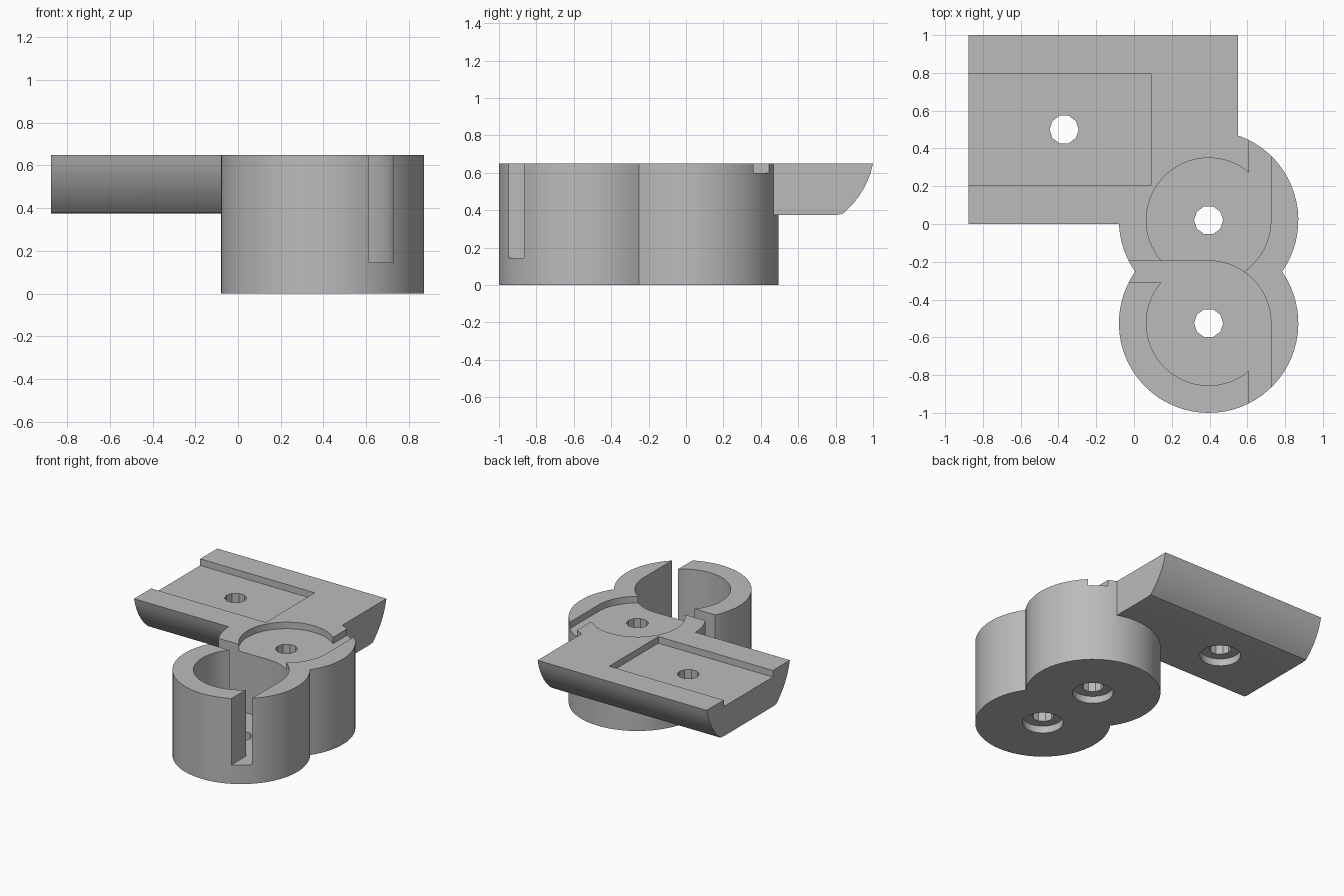
import bpy, bmesh
from math import sin, cos, radians, degrees, asin, acos
from mathutils import Matrix

old = bpy.data.objects.get("Cube")
if old:
    bpy.data.objects.remove(old, do_unlink=True)

grey = bpy.data.materials.new("plain grey")
grey.use_nodes = True
grey.diffuse_color = (0.5, 0.5, 0.5, 1)
grey.node_tree.nodes["Principled BSDF"].inputs["Base Color"].default_value = (0.5, 0.5, 0.5, 1)

TOP = 0.65
CUP_X, CUP_BACK, CUP_FRONT = 0.395, 0.02, -0.525
R_OUT, R_IN, SLOT = 0.475, 0.33, 0.115
PLATE_HOLE = (-0.37, 0.5)


def arc(cx, cy, r, a, b, n):
    """Points on an arc from angle a to b in degrees, ends included."""
    angles = [radians(a + (b - a) * i / n) for i in range(n + 1)]
    return [(cx + r * cos(t), cy + r * sin(t)) for t in angles]


def prism(name, points, lo, hi, along_x=False):
    """Extrude a closed outline along z, or a (y, z) outline along x."""
    bm = bmesh.new()
    face = bm.faces.new([bm.verts.new((u, v, lo)) for u, v in points])
    ext = bmesh.ops.extrude_face_region(bm, geom=[face])
    verts = [g for g in ext["geom"] if isinstance(g, bmesh.types.BMVert)]
    bmesh.ops.translate(bm, verts=verts, vec=(0, 0, hi - lo))
    if along_x:
        turn = Matrix(((0, 0, 1), (1, 0, 0), (0, 1, 0)))
        bmesh.ops.transform(bm, matrix=turn.to_4x4(), verts=bm.verts)
    bmesh.ops.recalc_face_normals(bm, faces=bm.faces)
    mesh = bpy.data.meshes.new(name)
    bm.to_mesh(mesh)
    bm.free()
    mesh.materials.append(grey)
    ob = bpy.data.objects.new(name, mesh)
    bpy.context.collection.objects.link(ob)
    return ob


def combine(target, tool, operation):
    """Apply a boolean and discard the tool."""
    mod = target.modifiers.new("shape", "BOOLEAN")
    mod.operation, mod.solver, mod.object = operation, "EXACT", tool
    bpy.context.view_layer.objects.active = target
    bpy.ops.object.modifier_apply(modifier=mod.name)
    bpy.data.objects.remove(tool, do_unlink=True)


# Two merged round cups in a figure of eight
waist = degrees(asin((CUP_BACK - CUP_FRONT) / 2 / R_OUT))
outline = arc(CUP_X, CUP_BACK, R_OUT, -waist, 180 + waist, 48)
outline += arc(CUP_X, CUP_FRONT, R_OUT, 180 - waist, 360 + waist, 48)[1:-1]
body = prism("cup_bracket", outline, 0, TOP)

# Mounting plate with rounded lower long edges
side = arc(0.536, 0.748, 0.475, -56.5, -12, 8)
side[0], side[-1] = (0.8, 0.375), (1.0, TOP)
profile = side + [(1 - y, z) for y, z in reversed(side)]
combine(body, prism("plate", profile, -0.875, 0.55, True), "UNION")

# Shallow recess open at the plate's end
recess = [(-1, 0.205), (0.09, 0.205), (0.09, 0.795), (-1, 0.795)]
combine(body, prism("plate_recess", recess, TOP - 0.05, 1), "DIFFERENCE")

# Shallow round pocket with a tangent channel to the back
inner, outer = CUP_X + R_IN - SLOT, CUP_X + R_IN
bend = degrees(acos((R_IN - SLOT) / R_IN))
pocket = arc(CUP_X, CUP_BACK, R_IN, bend, 360, 56) + [(outer, 0.6), (inner, 0.6)]
combine(body, prism("back_pocket", pocket, TOP - 0.05, 1), "DIFFERENCE")

# Deep round pocket with tangent slots to the front and the right
edge = CUP_FRONT + R_IN
pocket = arc(CUP_X, CUP_FRONT, R_IN, 0, 90, 16)
pocket += [(-0.2, edge), (-0.2, edge - SLOT)]
pocket += arc(CUP_X, CUP_FRONT, R_IN, 90 + bend, 360 - bend, 32)
pocket += [(inner, -1.2), (outer, -1.2)]
combine(body, prism("front_pocket", pocket, 0.145, 1), "DIFFERENCE")

# Screw holes, each with a wider bore from below
for x, y, base in ((CUP_X, CUP_BACK, 0), (CUP_X, CUP_FRONT, 0), (*PLATE_HOLE, 0.375)):
    hole = arc(x, y, 0.077, 0, 360, 10)[:-1]
    combine(body, prism("hole", hole, -0.1, 1), "DIFFERENCE")
    bore = arc(x, y, 0.143, 0, 360, 32)[:-1]
    combine(body, prism("bore", bore, base - 0.1, base + 0.055), "DIFFERENCE")

bpy.ops.object.select_all(action="DESELECT")
body.select_set(True)
bpy.context.view_layer.objects.active = body
bpy.ops.object.shade_smooth_by_angle(angle=radians(25))
